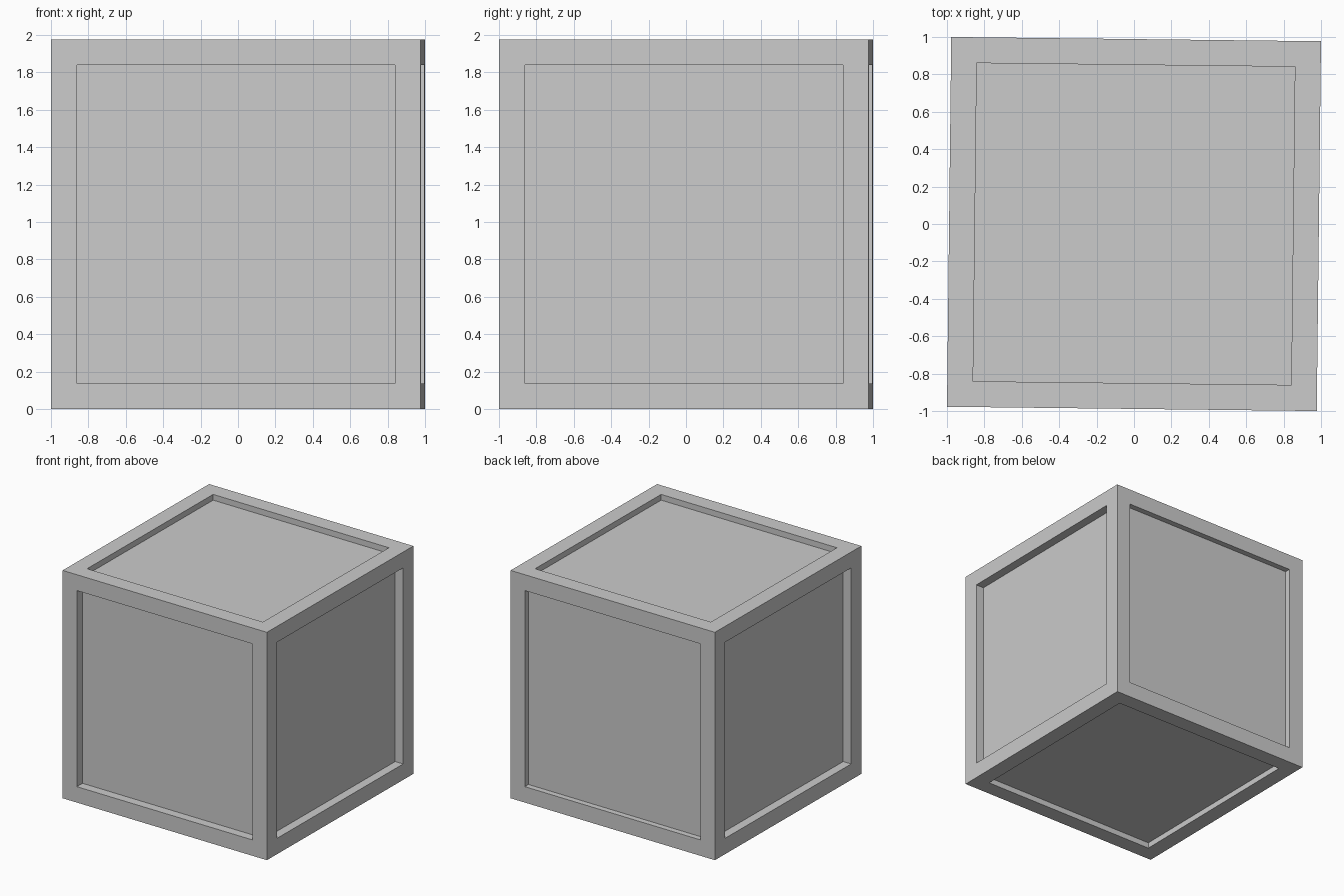
import bpy
import bmesh
from mathutils import Matrix, Vector

SIDE = 1.977
MARGIN = 0.195
TURN = -0.0115

default = bpy.data.objects.get("Cube")
if default:
    bpy.data.objects.remove(default, do_unlink=True)

grey = bpy.data.materials.new("plain_grey")
grey.use_nodes = True
colour = (0.6, 0.6, 0.6, 1)
grey.diffuse_color = colour
grey.node_tree.nodes["Principled BSDF"].inputs["Base Color"].default_value = colour


def panel_depth(normal):
    """Front and sides are recessed deeper than back, top and bottom."""
    return 0.077 if abs(normal.x) > 0.5 or normal.y < -0.5 else 0.05


# Solid crate body
bm = bmesh.new()
bmesh.ops.create_cube(bm, size=SIDE)

# Square frame on every side with a sunken panel
for face in list(bm.faces):
    normal = face.normal.copy()
    bmesh.ops.inset_individual(bm, faces=[face], thickness=MARGIN)
    floor = bmesh.ops.extrude_discrete_faces(bm, faces=[face])["faces"][0]
    bmesh.ops.translate(bm, verts=floor.verts, vec=-normal * panel_depth(normal))

# Slight turn, standing on the ground
bmesh.ops.transform(bm, verts=bm.verts, matrix=Matrix.Translation(
    Vector((0, 0, SIDE / 2))) @ Matrix.Rotation(TURN, 4, "Z"))

mesh = bpy.data.meshes.new("panelled_crate")
bm.to_mesh(mesh)
bm.free()
mesh.materials.append(grey)
crate = bpy.data.objects.new("panelled_crate", mesh)
bpy.context.collection.objects.link(crate)
